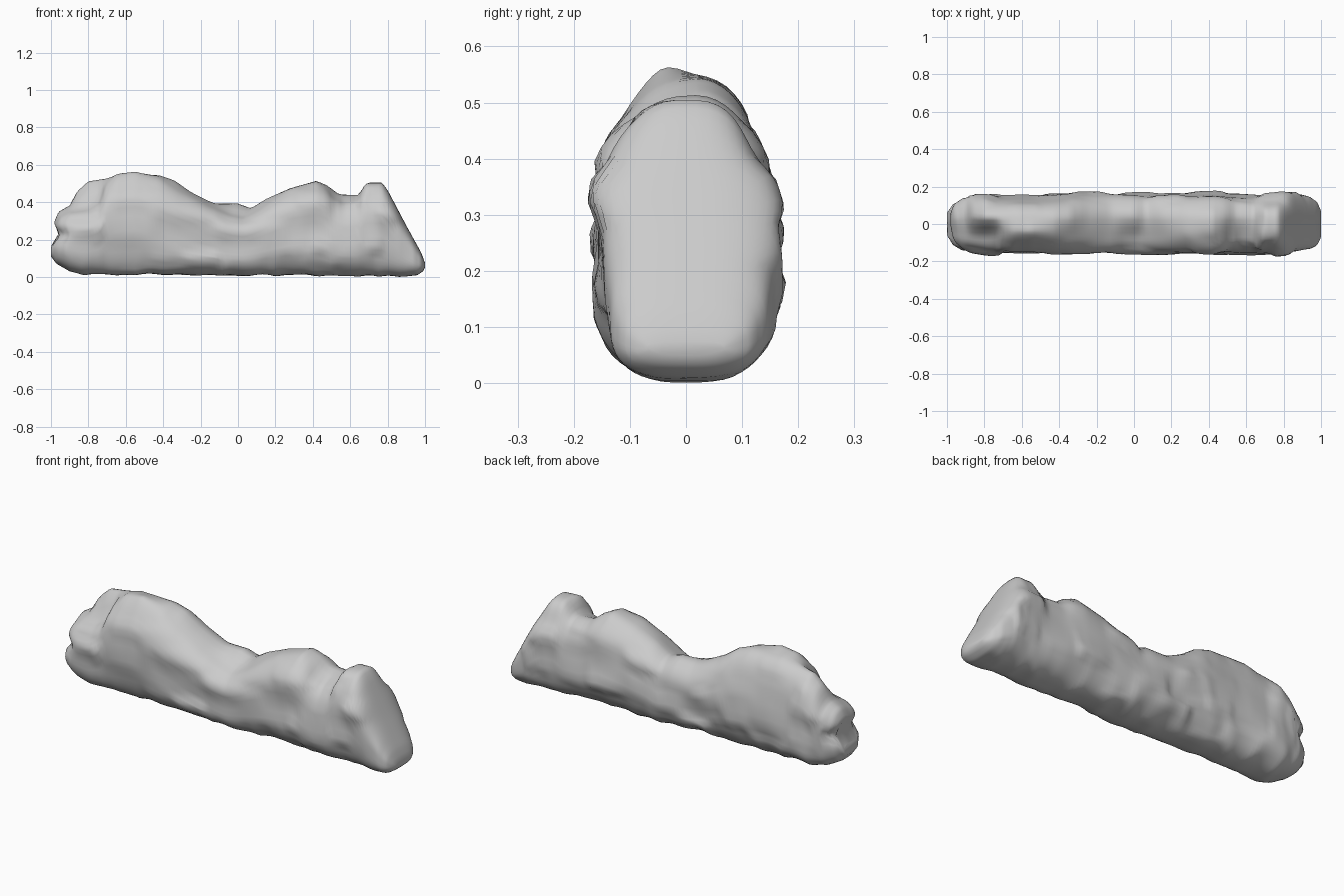
import bpy, bmesh, math
from mathutils import Vector, noise

if "Cube" in bpy.data.objects:
    bpy.data.objects.remove(bpy.data.objects["Cube"])

# Silhouette profiles along the length (x, value)
FRONT_TOP = [(-1, .17), (-.985, .27), (-.95, .33), (-.9, .355), (-.8, .37), (-.74, .41), (-.71, .5),
             (-.65, .555), (-.55, .57), (-.42, .535), (-.3, .465), (-.15, .385), (-.04, .34), (.03, .325),
             (.1, .36), (.2, .43), (.28, .475), (.42, .51), (.47, .48), (.51, .43), (.57, .4),
             (.64, .42), (.68, .505), (.77, .505), (.8, .465), (.9, .275), (.98, .13), (1, .075)]
BACK_TOP = [(-1, .17), (-.985, .29), (-.96, .35), (-.9, .385), (-.86, .46), (-.8, .515), (-.7, .53),
            (-.62, .55), (-.42, .545), (-.34, .52), (-.25, .455), (-.16, .41), (-.12, .395), (0, .395),
            (.07, .37), (.15, .42), (.28, .475), (.42, .515), (.48, .49), (.54, .445), (.64, .44),
            (.7, .505), (.77, .505), (.8, .465), (.9, .275), (.98, .13), (1, .075)]
BOTTOM = [(-1, .11), (-.97, .07), (-.9, .03), (-.83, .01), (.9, .0), (.96, .01), (.99, .03), (1, .05)]
WIDTH = [(-1, .06), (-.97, .11), (-.92, .14), (-.8, .153), (0, .157), (.86, .157), (.94, .14), (.98, .115), (1, .07)]
N, RING, POWER = 120, 48, 2.75


def sample(profile, x):
    for (x0, v0), (x1, v1) in zip(profile, profile[1:]):
        if x <= x1:
            return v0 + (v1 - v0) * (x - x0) / (x1 - x0)
    return profile[-1][1]


def spow(v):
    return math.copysign(abs(v) ** (2 / POWER), v)


def smooth(t):
    t = min(1, max(0, t))
    return t * t * (3 - 2 * t)


def blocks(x, z, seed):
    """Softened grid of random block offsets, staggered per course."""
    row = z / .085
    r0 = math.floor(row)
    values = []
    for r in (r0, r0 + 1):
        col = x / .2 + noise.cell(Vector((r + .5, seed + .5, 4.5)))
        c0 = math.floor(col)
        a, b = (noise.cell(Vector((c + .5, r + .5, seed + .5))) * 2 - 1 for c in (c0, c0 + 1))
        values.append(a + (b - a) * smooth((col - c0 - .5) * 2 + .5))
    return values[0] + (values[1] - values[0]) * smooth((row - r0 - .5) * 1.8 + .5)


def ring_point(x, a):
    w, bot = sample(WIDTH, x), sample(BOTTOM, x)
    cy, cz = spow(math.cos(a)), spow(math.sin(a))
    t = smooth((cy + .5) / .8)
    top = sample(FRONT_TOP, x) * (1 - t) + sample(BACK_TOP, x) * t
    z = bot + (top - bot) * (.5 + .5 * cz)
    y = cy * w * (1 - .25 * smooth((z - .33) / .25))
    # Layered stone courses bulging from the two faces
    side = 10 if cy > 0 else 0
    fade = min(1, (1 - abs(x)) * 7)
    bump = max(-.8, min(.8, blocks(x, z, side)))
    wave = noise.noise(Vector((x * 3.5, z * 7, side + 3.3)))
    y += cy * fade * (.012 * bump + .02 * wave + .007)
    # Small lumps along the base
    if cz < -.5:
        z += .02 * fade * abs(noise.noise(Vector((x * 7, y * 5, 1.5))))
    # Groove round the left end
    x += .04 * math.exp(-((z - .225) / .035) ** 2) * smooth((-x - .86) / .12)
    return x, y, max(0, z)


# Rock wall: rings lofted along x, denser at both ends
bm = bmesh.new()
rings = []
for i in range(N + 1):
    u = -1 + 2 * i / N
    x = .5 * u + .5 * math.sin(u * math.pi / 2)
    rings.append([bm.verts.new(ring_point(x, 2 * math.pi * (j + .5) / RING)) for j in range(RING)])
for r0, r1 in zip(rings, rings[1:]):
    for j in range(RING):
        k = (j + 1) % RING
        bm.faces.new((r0[j], r0[k], r1[k], r1[j]))
bm.faces.new(rings[0])
bm.faces.new(rings[-1])
bmesh.ops.recalc_face_normals(bm, faces=bm.faces)

mesh = bpy.data.meshes.new("rock_wall")
bm.to_mesh(mesh)
bm.free()
rock = bpy.data.objects.new("rock_wall", mesh)
bpy.context.collection.objects.link(rock)
bpy.context.view_layer.objects.active = rock
rock.select_set(True)
bpy.ops.object.shade_smooth_by_angle(angle=math.radians(75))
